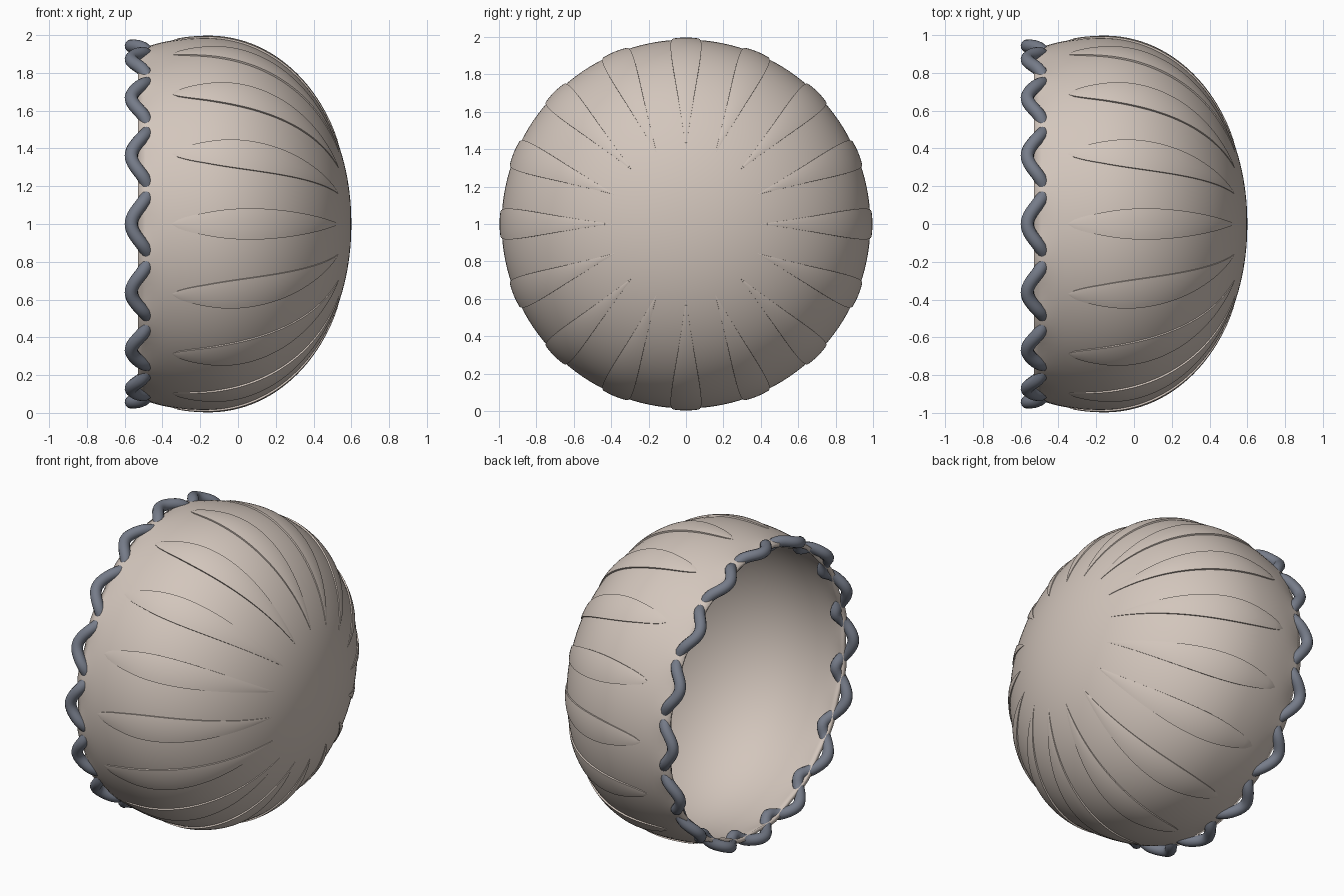
import bpy, bmesh
from math import sin, cos, pi, asin
from mathutils import Vector

cube = bpy.data.objects.get("Cube")
if cube:
    bpy.data.objects.remove(cube)

COUNT = 16          # ribs and rim waves around the bowl
RADIUS = 0.986      # widest radius
WIDEST = -0.17      # where along x the bowl is widest
RIM = -0.53
FRONT, BACK = 0.77, 1.055   # half lengths toward the pole and the rim
FULLNESS = 0.97     # below 1 makes the dome rounder than an ellipse
WALL = 0.025
SEGMENTS = 128


def material(name, rgb):
    m = bpy.data.materials.new(name)
    m.use_nodes = True
    color = (*rgb, 1)
    m.diffuse_color = color
    m.node_tree.nodes["Principled BSDF"].inputs["Base Color"].default_value = color
    return m


beige = material("warm beige", (0.65, 0.565, 0.505))
slate = material("slate grey", (0.18, 0.20, 0.25))


def bowl_point(a, phi, lift=0.0):
    """Point on the bowl: a runs from rim to pole, phi goes around the x axis."""
    if a > 0:
        length, x, r = FRONT, sin(a) ** FULLNESS, max(0.0, cos(a)) ** FULLNESS
    else:
        length, x, r = BACK, sin(a), cos(a)
    normal = Vector((sin(a) / length, cos(a) / RADIUS)).normalized()
    x = WIDEST + length * x + lift * normal.x
    r = RADIUS * r + lift * normal.y
    # gentle ripple fading away from the rim
    fade = max(0.0, 1 - (x - RIM) / 0.14) ** 2
    r -= 0.01 * fade * cos(COUNT * phi)
    return Vector((x, r * cos(phi), 1 + r * sin(phi)))


def add_object(name, bm, mat):
    mesh = bpy.data.meshes.new(name)
    bm.to_mesh(mesh)
    bm.free()
    mesh.materials.append(mat)
    mesh.shade_smooth()
    ob = bpy.data.objects.new(name, mesh)
    bpy.context.collection.objects.link(ob)
    return ob


def skin(bm, rows, closed):
    """Bridge rows of vertices with quads."""
    for r0, r1 in zip(rows, rows[1:]):
        n = len(r0)
        for i in range(n if closed else n - 1):
            j = (i + 1) % n
            bm.faces.new((r0[i], r0[j], r1[j], r1[i]))


# Bowl: outer dome and inner wall in one closed skin
bm = bmesh.new()


def ring(a, lift):
    return [bm.verts.new(bowl_point(a, 2 * pi * k / SEGMENTS, lift)) for k in range(SEGMENTS)]


start = asin((RIM - WIDEST) / BACK)
rings = 48
angles = [pi / 2 + (start - pi / 2) * i / rings for i in range(1, rings + 1)]
rows = [ring(a, 0) for a in angles] + [ring(a, -WALL) for a in reversed(angles)]
skin(bm, rows, True)
for row, lift in ((rows[0], 0), (rows[-1], -WALL)):
    pole = bm.verts.new(bowl_point(pi / 2, 0, lift))
    for k in range(SEGMENTS):
        bm.faces.new((row[k], row[(k + 1) % SEGMENTS], pole))
bmesh.ops.recalc_face_normals(bm, faces=bm.faces)
add_object("bowl", bm, beige)

# Leaf-shaped ribs: thin plates that follow the dome
a0, a1, columns = -0.171, 1.15, 10
for k in range(COUNT):
    bm = bmesh.new()
    rows = []
    for i in range(41):
        t = i / 40
        swell = max(0.0, sin(pi * t ** 0.66))
        a = a0 + (a1 - a0) * t
        half = (0.081 * swell + 0.001) / (RADIUS * cos(a))
        row = []
        for j in range(columns + 1):
            s = 2 * j / columns - 1
            phi = 2 * pi * k / COUNT + s * half
            lift = 0.013 * swell ** 0.5 * (1 - 0.25 * s * s)
            top = bm.verts.new(bowl_point(a, phi, lift))
            foot = bm.verts.new(bowl_point(a, phi, -0.004)) if j in (0, columns) else None
            row += [foot, top] if j == 0 else [top, foot] if foot else [top]
        rows.append(row)
    skin(bm, rows, False)
    # make the plate face outward
    bm.normal_update()
    bm.faces.ensure_lookup_table()
    middle = bm.faces[len(bm.faces) // 2 + (columns + 2) // 2]
    if middle.normal.dot(middle.calc_center_median() - Vector((WIDEST, 0, 1))) < 0:
        bmesh.ops.reverse_faces(bm, faces=bm.faces)
    rib = add_object("rib_%02d" % (k + 1), bm, beige)
    rib.data.set_sharp_from_angle(angle=0.6)

# Wavy rim cord, looping outside the edge and diving through the wall
curve = bpy.data.curves.new("rim_cord", "CURVE")
curve.dimensions = "3D"
curve.bevel_depth = 0.035
curve.bevel_resolution = 4
spline = curve.splines.new("POLY")
steps = COUNT * 24
spline.points.add(steps - 1)
for i, p in enumerate(spline.points):
    phi = 2 * pi * i / steps
    wave = cos(COUNT * phi)
    x = -0.52 - 0.045 * wave
    r = 0.943 - 0.038 * ((1 - wave) / 2) ** 5
    p.co = (x, r * cos(phi), 1 + r * sin(phi), 1)
spline.use_cyclic_u = True
spline.use_smooth = True
curve.materials.append(slate)
cord = bpy.data.objects.new("rim_cord", curve)
bpy.context.collection.objects.link(cord)
